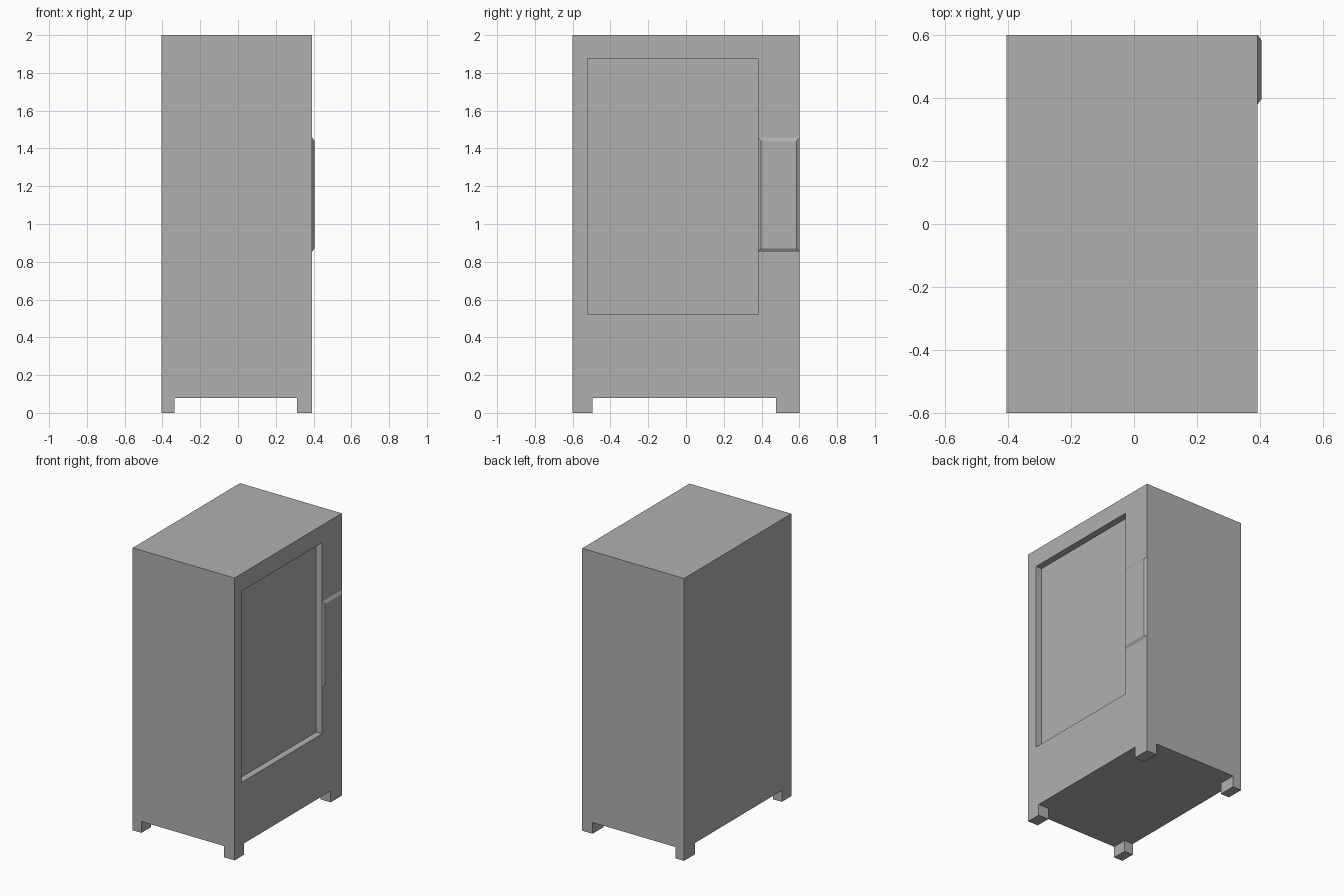
import bpy, bmesh
from mathutils import Vector

cube = bpy.data.objects.get("Cube")
if cube:
    bpy.data.objects.remove(cube, do_unlink=True)

# Single plain grey
grey = bpy.data.materials.new("plain_grey")
grey.use_nodes = True
colour = (0.435, 0.435, 0.435, 1.0)
grey.diffuse_color = colour
grey.node_tree.nodes["Principled BSDF"].inputs["Base Color"].default_value = colour

# Cabinet extents
LEFT, RIGHT = -0.405, 0.393
HALF_DEPTH, BASE, TOP = 0.6, 0.08, 2.0


def box(lo, hi):
    """Box between two corners, as a bmesh."""
    bm = bmesh.new()
    bmesh.ops.create_cube(bm, size=1)
    lo, hi = Vector(lo), Vector(hi)
    for v in bm.verts:
        v.co = [l + (c + 0.5) * (h - l) for l, h, c in zip(lo, hi, v.co)]
    bm.normal_update()
    return bm


def face_towards(bm, direction):
    return max(bm.faces, key=lambda f: f.normal.dot(Vector(direction)))


def finish(bm, name):
    mesh = bpy.data.meshes.new(name)
    bm.to_mesh(mesh)
    bm.free()
    mesh.materials.append(grey)
    obj = bpy.data.objects.new(name, mesh)
    bpy.context.collection.objects.link(obj)


# Cabinet with a recessed window in its side
bm = box((LEFT, -HALF_DEPTH, BASE), (RIGHT, HALF_DEPTH, TOP))
panel = face_towards(bm, (1, 0, 0))
bmesh.ops.inset_individual(bm, faces=[panel], thickness=0.05)
for v in panel.verts:
    v.co.y = 0.381 if v.co.y > 0 else -0.521
    v.co.z = 1.876 if v.co.z > 1 else 0.522
pane = bmesh.ops.extrude_discrete_faces(bm, faces=[panel])["faces"][0]
bmesh.ops.translate(bm, verts=pane.verts, vec=(-0.047, 0, 0))
finish(bm, "cabinet")

# Four feet at the corners, open where they join the cabinet
for side, x0, x1 in (("right", LEFT, -0.336), ("left", 0.312, RIGHT)):
    for end, y0, y1 in (("front", -HALF_DEPTH, -0.494), ("back", 0.476, HALF_DEPTH)):
        bm = box((x0, y0, 0), (x1, y1, BASE))
        bmesh.ops.delete(bm, geom=[face_towards(bm, (0, 0, 1))], context="FACES_ONLY")
        finish(bm, f"{end}_{side}_foot")

# Raised control panel with chamfered sides
bm = box((RIGHT, 0.381, 0.853), (0.405, HALF_DEPTH, 1.457))
for v in face_towards(bm, (1, 0, 0)).verts:
    v.co.y += 0.016 if v.co.y < 0.5 else -0.016
    v.co.z += 0.018 if v.co.z < 1.1 else -0.018
bmesh.ops.delete(bm, geom=[face_towards(bm, (-1, 0, 0))], context="FACES_ONLY")
finish(bm, "control_panel")
